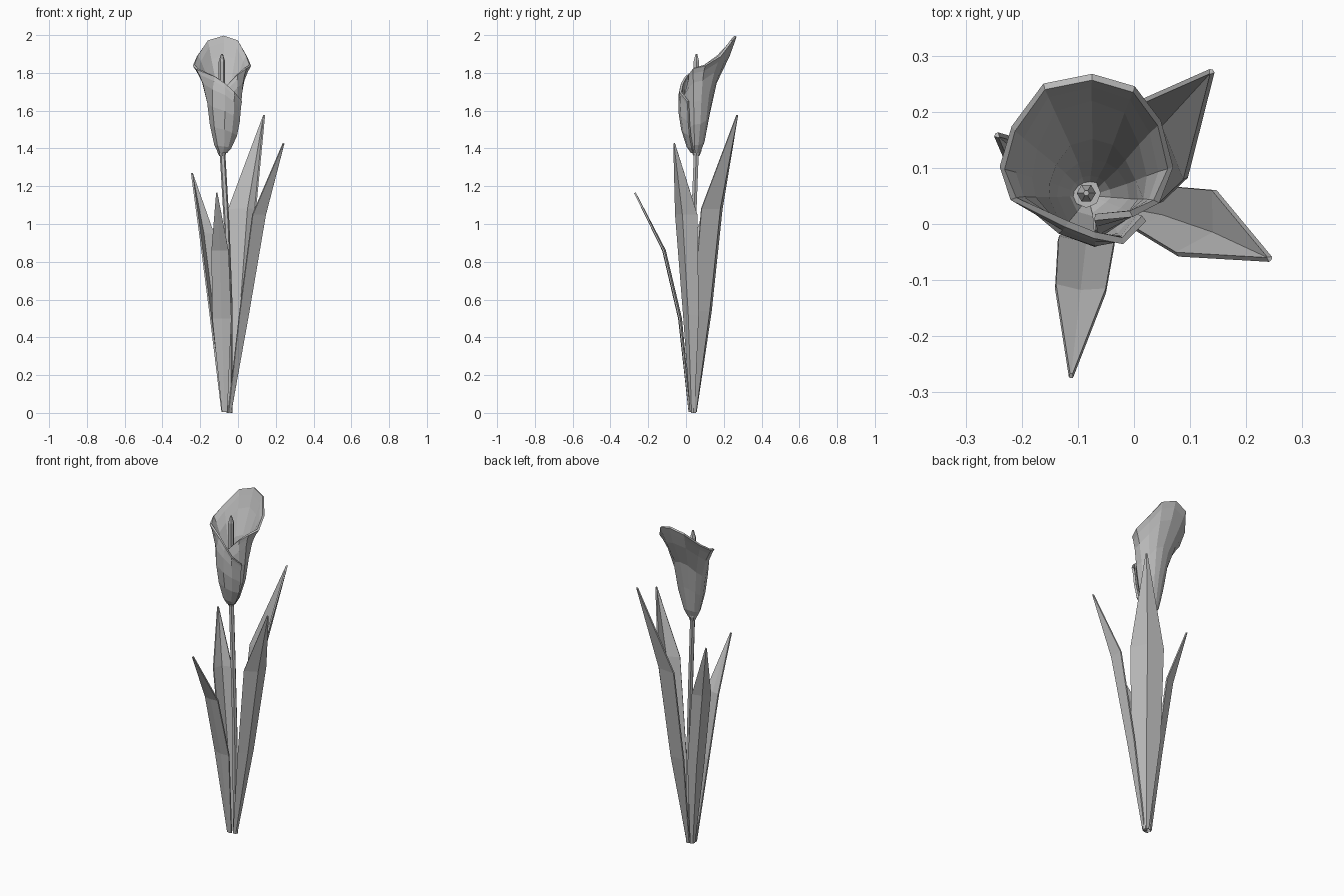
import bpy, bmesh, math
from mathutils import Vector

cube = bpy.data.objects.get("Cube")
if cube:
    bpy.data.objects.remove(cube, do_unlink=True)

grey = bpy.data.materials.new("plain_grey")
grey.use_nodes = True
GREY = (0.5, 0.5, 0.5, 1)
grey.diffuse_color = GREY
grey.node_tree.nodes["Principled BSDF"].inputs["Base Color"].default_value = GREY


def grid_object(name, rows, closed=False, thickness=0):
    """Skin a list of point rows; closed rows become capped tubes."""
    bm = bmesh.new()
    verts = [[bm.verts.new(p) for p in row] for row in rows]
    n = len(rows[0])
    for a, b in zip(verts, verts[1:]):
        for i in range(n if closed else n - 1):
            j = (i + 1) % n
            bm.faces.new((a[i], a[j], b[j], b[i]))
    if closed:
        bm.faces.new(verts[0][::-1])
        bm.faces.new(verts[-1])
    bmesh.ops.recalc_face_normals(bm, faces=bm.faces)
    mesh = bpy.data.meshes.new(name)
    bm.to_mesh(mesh)
    bm.free()
    mesh.materials.append(grey)
    obj = bpy.data.objects.new(name, mesh)
    bpy.context.collection.objects.link(obj)
    if thickness:
        mod = obj.modifiers.new("thickness", "SOLIDIFY")
        mod.thickness = thickness
        mod.offset = 0
    return obj


def tube(name, path, sides=6):
    """Tube through (x, y, z, radius) stations."""
    rows = []
    for x, y, z, r in path:
        angles = [math.tau * i / sides for i in range(sides)]
        rows.append([(x + r * math.cos(a), y + r * math.sin(a), z) for a in angles])
    return grid_object(name, rows, closed=True)


def leaf(name, facing, fold, stations):
    """Folded blade: stations are (x, y, z, half width), keel towards facing."""
    a = math.radians(facing)
    out = Vector((math.cos(a), math.sin(a), 0))
    side = Vector((-out.y, out.x, 0))
    rows = []
    for x, y, z, w in stations:
        c = Vector((x, y, z))
        rows.append([c - side * w, c + out * w * fold, c + side * w])
    return grid_object(name, rows, thickness=0.009)


# Leaves
leaf("back_leaf", 53, 0.6, [(-.05, .045, .005, .012), (-.015, .085, .54, .078),
                            (.02, .135, 1.08, .09), (.137, .27, 1.577, .003)])
leaf("left_leaf", -30, 0.6, [(-.045, .035, .005, .012), (.03, .028, .52, .046),
                             (.11, .003, 1.05, .066), (.24, -.061, 1.427, .003)])
leaf("right_leaf", 135, 0.5, [(-.075, .045, .005, .012), (-.112, .067, .5, .045),
                              (-.165, .09, .95, .052), (-.243, .157, 1.27, .003)])
leaf("front_leaf", -95, 0.15, [(-.07, .02, .005, .014), (-.085, -.03, .5, .05),
                               (-.095, -.115, .86, .045), (-.112, -.27, 1.165, .003)])

# Stem, collar under the bloom, and central spike
tube("stem", [(-.045, .04, 0, .015), (-.045, .035, .6, .015),
              (-.06, .04, 1, .015), (-.083, .055, 1.39, .015)])
tube("collar", [(-.083, .055, 1.36, .016), (-.085, .055, 1.385, .026),
                (-.085, .055, 1.41, .026)], 8)
tube("spike", [(-.085, .055, 1.4, .012), (-.085, .055, 1.7, .017),
               (-.085, .055, 1.86, .017), (-.085, .055, 1.9, .005)])

# Wrapped petal: rim runs from the outer front edge round to the tucked inner edge
rim = [(.018, .01, 1.65), (-.02, -.03, 1.70), (-.07, -.02, 1.745), (-.12, 0, 1.78),
       (-.215, .045, 1.82), (-.235, .1, 1.84), (-.215, .17, 1.89), (-.16, .245, 1.97),
       (-.075, .262, 1.995), (0, .24, 1.97), (.045, .18, 1.89), (.065, .1, 1.84),
       (.04, .04, 1.825), (-.005, .018, 1.79), (-.07, .012, 1.72)]
BASE_Z = 1.38
# Height share, body radius, lip share
body = [(0, .02, 0), (.09, .042, 0), (.33, .07, 0), (.6, .085, .35),
        (.83, .09, 1), (.94, .09, 1.6), (1, 0, 0)]
rows = []
for f, radius, spread in body:
    row = []
    for i, (x, y, z) in enumerate(rim):
        center = Vector((-.08 + .008 * math.sin(math.pi * f), .05, 0))
        reach = Vector((x, y, 0)) - center
        r = radius * (.85 if i >= len(rim) - 2 else 1)
        back = min(max((z - 1.82) / .17, 0), 1)
        if f == 1:
            r = reach.length
        elif f > .8:
            lip = min(spread * (.3 + .4 * back), .92) if f < .9 else .7 + .2 * back
            r += (reach.length - r) * lip
        else:
            r += max(0, reach.length - r) * spread * .5 * back
        p = center + reach.normalized() * r
        p.z = BASE_Z + f * (z - BASE_Z)
        row.append(p)
    rows.append(row)
grid_object("petal", rows, thickness=0.012)
